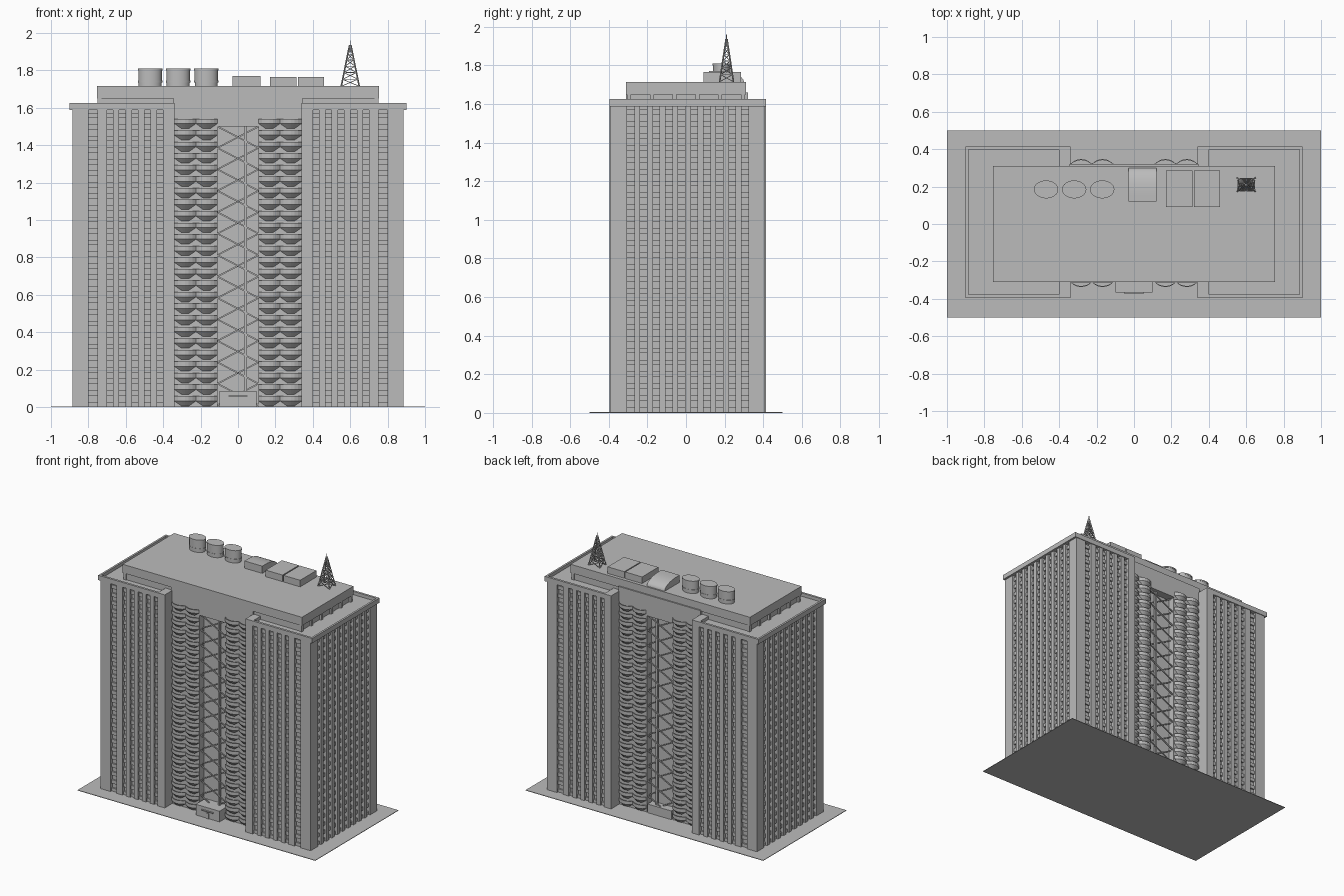
import bpy, bmesh, math
from mathutils import Vector

if "Cube" in bpy.data.objects:
    bpy.data.objects.remove(bpy.data.objects["Cube"])

GREY = (0.5, 0.5, 0.5, 1)
mat = bpy.data.materials.new("concrete grey")
mat.use_nodes = True
mat.diffuse_color = GREY
mat.node_tree.nodes["Principled BSDF"].inputs["Base Color"].default_value = GREY

FLOORS, TOP = 25, 1.545
STEP = TOP / FLOORS
Y0, Y1 = -0.39, 0.41          # wing faces
C0, C1 = -0.31, 0.32          # centre faces


def finish(bm, name):
    bmesh.ops.recalc_face_normals(bm, faces=bm.faces)
    me = bpy.data.meshes.new(name)
    bm.to_mesh(me)
    bm.free()
    me.materials.append(mat)
    ob = bpy.data.objects.new(name, me)
    bpy.context.collection.objects.link(ob)
    return ob


def box(bm, x0, x1, y0, y1, z0, z1):
    vs = bmesh.ops.create_cube(bm, size=1)["verts"]
    for v in vs:
        v.co = ((x0 + x1) / 2 + v.co.x * (x1 - x0), (y0 + y1) / 2 + v.co.y * (y1 - y0),
                (z0 + z1) / 2 + v.co.z * (z1 - z0))


def boxes(name, *dims):
    bm = bmesh.new()
    for d in dims:
        box(bm, *d)
    return finish(bm, name)


def bar(bm, a, b, r):
    a, b = Vector(a), Vector(b)
    rot = (b - a).to_track_quat('Z', 'Y')
    vs = bmesh.ops.create_cube(bm, size=1)["verts"]
    for v in vs:
        v.co = (a + b) / 2 + rot @ Vector((v.co.x * 2 * r, v.co.y * 2 * r, v.co.z * (b - a).length))


def mx(s, x0, x1):
    return (x0, x1) if s > 0 else (-x1, -x0)


boxes("ground_slab", (-1, 1, -0.5, 0.5, 0, 0.004))

for s, side in ((1, "left"), (-1, "right")):
    # wing core with floor bands
    boxes(side + "_wing_core", (*mx(s, 0.35, 0.86), Y0 + 0.025, Y1 - 0.025, 0, 1.6))
    boxes(side + "_floor_bands", *[(*mx(s, 0.36, 0.872), Y0 + 0.013, Y1 - 0.013,
          i * STEP, i * STEP + 0.028) for i in range(FLOORS + 1)])
    # vertical piers
    bm = bmesh.new()
    for y0, y1 in ((Y0, -0.305), (0.325, Y1)):
        box(bm, *mx(s, 0.80, 0.885), y0, y1, 0, 1.6)
    for y0, y1 in ((Y0, Y0 + 0.04), (Y1 - 0.04, Y1)):
        box(bm, *mx(s, 0.70, 0.75), y0, y1, 0, 1.6)
        for k in range(4):
            x = 0.434 + k * 0.067
            box(bm, *mx(s, x, x + 0.033), y0, y1, 0, 1.6)
    for k in range(9):
        y = -0.267 + k * 0.0655
        box(bm, *mx(s, 0.845, 0.885), y, y + 0.03, 0, 1.6)
    finish(bm, side + "_piers")
    # inner end walls beside the recess
    boxes(side + "_end_walls", (*mx(s, 0.34, 0.40), Y0 - 0.005, -0.25, 0, 1.625),
          (*mx(s, 0.34, 0.40), 0.26, Y1 + 0.005, 0, 1.625))
    # parapet cornice and roof deck
    a, b = Y0 - 0.005, Y1 + 0.005
    boxes(side + "_parapet", (*mx(s, 0.885, 0.90), a, b, 1.588, 1.625),
          (*mx(s, 0.34, 0.90), a, a + 0.017, 1.588, 1.625),
          (*mx(s, 0.34, 0.90), b - 0.017, b, 1.588, 1.625),
          (*mx(s, 0.34, 0.89), a + 0.01, b - 0.01, 1.588, 1.60))

# recessed centre
boxes("centre_core", (-0.36, 0.36, C0 + 0.06, C1 - 0.06, 0, 1.6))
boxes("balcony_walls", *[(*mx(s, 0.11, 0.36), C0 + 0.006, C1 - 0.006, 0, 1.56) for s in (1, -1)])
boxes("centre_top_wall", (-0.345, 0.345, C0, C1, 1.545, 1.66), (-0.11, 0.11, C0, C1, 1.50, 1.56))

# bowed balconies with tapered undersides
bm = bmesh.new()
N, W = 6, 0.115
for cx in (-0.2825, -0.1675, 0.1675, 0.2825):
    for wall, d in ((C0, -1), (C1, 1)):
        for f in range(FLOORS):
            z = f * STEP + 0.006
            rows = []
            for h, w, depth in ((0.0, 0.35, 0.0), (0.026, 1, 1), (0.052, 1, 1), (0.052, 0.92, 0.75), (0.03, 0.92, 0.75)):
                row = []
                for i in range(N + 1):
                    t = -1 + 2 * i / N
                    row.append(bm.verts.new((cx + t * W / 2 * w,
                               wall + d * (0.002 + 0.026 * depth * (1 - t * t)), z + h)))
                rows.append(row)
            for r0, r1 in zip(rows, rows[1:]):
                for i in range(N):
                    bm.faces.new((r0[i], r0[i + 1], r1[i + 1], r1[i]))
            bm.faces.new(rows[-1])
finish(bm, "balconies")

# crossed stair flights in both shafts, with a riser pipe
bm = bmesh.new()
M = 13
p = (1.5 - 0.01) / M
for y, d in ((C0 + 0.03, 1), (C1 - 0.03, -1)):
    for i in range(M):
        z = 0.01 + i * p
        for s in (1, -1):
            bar(bm, (-0.11 * s, y + 0.012 * s, z), (0.11 * s, y + 0.012 * s, z + p), 0.004)
    bar(bm, (0.04, y, 0), (0.04, y, 1.5), 0.008)
finish(bm, "stair_flights")

# entrance lobbies
boxes("front_entrance", (-0.10, 0.10, -0.365, C0 + 0.07, 0, 0.085), (-0.05, 0.05, -0.375, -0.36, 0.055, 0.062),
      (-0.012, 0.012, -0.37, -0.36, 0, 0.045))
boxes("back_entrance", (-0.10, 0.10, C1 - 0.07, C1, 0, 0.07))

# penthouse slab on a set-back wall with posts
boxes("penthouse_roof", (-0.755, 0.755, C0, 0.31, 1.65, 1.715))
bm = bmesh.new()
box(bm, -0.735, 0.735, C0 + 0.01, 0.30, 1.59, 1.66)
for s in (1, -1):
    for k in range(6):
        y = C0 + 0.005 + k * 0.118
        box(bm, *mx(s, 0.73, 0.75), y, y + 0.02, 1.59, 1.66)
finish(bm, "penthouse_wall")

# water tanks
for n, cx in enumerate((-0.47, -0.32, -0.17)):
    bm = bmesh.new()
    for r, z0, z1 in ((0.94, 1.71, 1.735), (1, 1.735, 1.745), (0.96, 1.745, 1.80), (1, 1.80, 1.81)):
        vs = bmesh.ops.create_cone(bm, cap_ends=True, segments=32, radius1=1, radius2=1, depth=1)["verts"]
        for v in vs:
            v.co = (cx + v.co.x * 0.065 * r, 0.185 + v.co.y * 0.048 * r, (z0 + z1) / 2 + v.co.z * (z1 - z0))
    ob = finish(bm, "water_tank_%d" % (n + 1))
    bpy.context.view_layer.objects.active = ob
    ob.select_set(True)
    bpy.ops.object.shade_smooth_by_angle(angle=math.radians(35))
    ob.select_set(False)

# stair house with a roof curving down to the back
bm = bmesh.new()
prof = [(0.12, 1.71), (0.12, 1.77)]
prof += [(0.16 + 0.14 * math.sin(a), 1.715 + 0.055 * math.cos(a)) for a in [i * math.pi / 16 for i in range(9)]]
prof += [(0.30, 1.71)]
face = bm.faces.new([bm.verts.new((-0.03, y, z)) for y, z in prof])
ext = bmesh.ops.extrude_face_region(bm, geom=[face])["geom"]
bmesh.ops.translate(bm, vec=(0.15, 0, 0), verts=[g for g in ext if isinstance(g, bmesh.types.BMVert)])
ob = finish(bm, "curved_stair_house")
bpy.context.view_layer.objects.active = ob
ob.select_set(True)
bpy.ops.object.shade_smooth_by_angle(angle=math.radians(30))
ob.select_set(False)
boxes("plant_boxes", (0.17, 0.312, 0.09, 0.285, 1.71, 1.765), (0.32, 0.46, 0.09, 0.285, 1.71, 1.765))

# lattice mast
bm = bmesh.new()
LV = 7


def mast(c, t):
    k = 1 - 0.93 * t
    return (0.60 + c[0] * 0.048 * k, 0.21 + c[1] * 0.036 * k, 1.715 + 0.22 * t)


corners = [(-1, -1), (1, -1), (1, 1), (-1, 1)]
for a, b in zip(corners, corners[1:] + corners[:1]):
    bar(bm, mast(a, 0), mast(a, 1), 0.003)
    for i in range(LV):
        t0, t1 = 1 - (1 - i / LV) ** 1.2, 1 - (1 - (i + 1) / LV) ** 1.2
        bar(bm, mast(a, t0), mast(b, t1), 0.0018)
        bar(bm, mast(b, t0), mast(a, t1), 0.0018)
        bar(bm, mast(a, t1), mast(b, t1), 0.0018)
bar(bm, (0.60, 0.21, 1.93), (0.60, 0.21, 1.96), 0.002)
finish(bm, "radio_mast")
